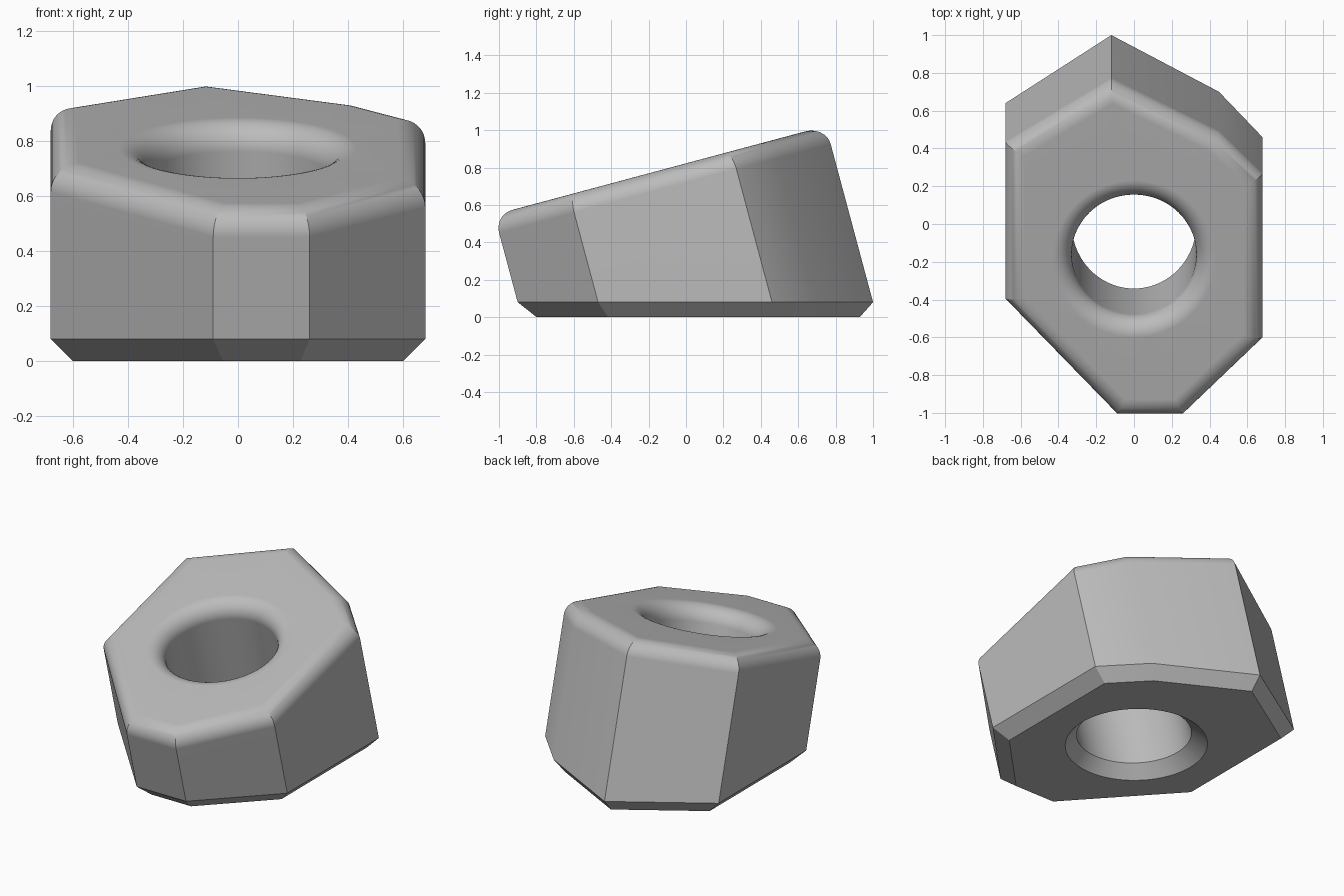
import bpy
import bmesh
import math
from mathutils import Vector

if "Cube" in bpy.data.objects:
    bpy.data.objects.remove(bpy.data.objects["Cube"], do_unlink=True)

TILT = math.radians(15)
S, C = math.sin(TILT), math.cos(TILT)
BASE = 0.08        # height of the bottom bevel
TOP = 0.717        # top plane along the tilted axis
FILLET = 0.1
STEPS = 10
HOLE = 0.33
SIDES = 72

# Outline where the walls meet the bottom bevel (counter-clockwise)
outline = [Vector(p) for p in [
    (-0.12, 1.0), (-0.68, 0.64), (-0.68, -0.25), (-0.09, -0.9),
    (0.26, -0.9), (0.68, -0.47), (0.68, 0.46), (0.45, 0.70)]]


def inset(points, d):
    """Mitred inward offset of a counter-clockwise polygon."""
    result = []
    for i, p in enumerate(points):
        a = (p - points[i - 1]).normalized()
        b = (points[(i + 1) % len(points)] - p).normalized()
        n1, n2 = Vector((-a.y, a.x)), Vector((-b.y, b.x))
        result.append(p + (n1 + n2) * d / (1 + n1.dot(n2)))
    return result


def circle(r):
    angles = [2 * math.pi * i / SIDES for i in range(SIDES)]
    return [Vector((r * math.cos(t), r * math.sin(t))) for t in angles]


def tilted(points, w):
    """Place a section square to the tilted axis."""
    return [(p.x, p.y * C - w * S, BASE + p.y * S + w * C) for p in points]


def level(points, z):
    """Place a horizontal section, sheared along the tilted axis."""
    return [(p.x, p.y - (z - BASE) * S / C, z) for p in points]


bm = bmesh.new()


def skin(sections):
    """Join successive rings with quads; return the first and last ring."""
    rings = [[bm.verts.new(co) for co in s] for s in sections]
    for low, high in zip(rings, rings[1:]):
        for i in range(len(low)):
            j = (i + 1) % len(low)
            bm.faces.new((low[i], low[j], high[j], high[i]))
    return rings[0], rings[-1]


def fill(*rings):
    edges = [bm.edges.get((r[i - 1], r[i])) for r in rings for i in range(len(r))]
    bmesh.ops.triangle_fill(bm, edges=edges, use_beauty=True)


fillet = []
for k in range(STEPS + 1):
    t = math.pi / 2 * k / STEPS
    fillet.append((FILLET * (1 - math.cos(t)), TOP - FILLET * (1 - math.sin(t))))

# Outer shell: bottom bevel, slanted walls, rounded top rim
section = [Vector((p.x, p.y * C)) for p in outline]
outer = skin([level(inset(outline, BASE), 0), level(outline, BASE)]
             + [tilted(inset(section, d), w) for d, w in fillet])

# Bore: bottom countersink, tilted cylinder, rounded mouth
bore = [Vector((p.x, p.y / C)) for p in circle(HOLE)]
wide = [p + p.normalized() * BASE for p in bore]
inner = skin([level(wide, 0), level(bore, BASE)]
             + [tilted(circle(HOLE + d), w) for d, w in fillet])

fill(outer[0], inner[0])
fill(outer[1], inner[1])
bmesh.ops.recalc_face_normals(bm, faces=bm.faces[:])

mesh = bpy.data.meshes.new("slanted_block")
bm.to_mesh(mesh)
bm.free()
block = bpy.data.objects.new("slanted_block", mesh)
bpy.context.collection.objects.link(block)

# Plain grey finish
grey = bpy.data.materials.new("light_grey")
grey.use_nodes = True
colour = (0.5, 0.5, 0.5, 1)
grey.diffuse_color = colour
grey.node_tree.nodes["Principled BSDF"].inputs["Base Color"].default_value = colour
mesh.materials.append(grey)

bpy.ops.object.select_all(action="DESELECT")
block.select_set(True)
bpy.context.view_layer.objects.active = block
bpy.ops.object.shade_smooth_by_angle(angle=math.radians(25))
weighted = block.modifiers.new("even_shading", "WEIGHTED_NORMAL")
weighted.keep_sharp = True
